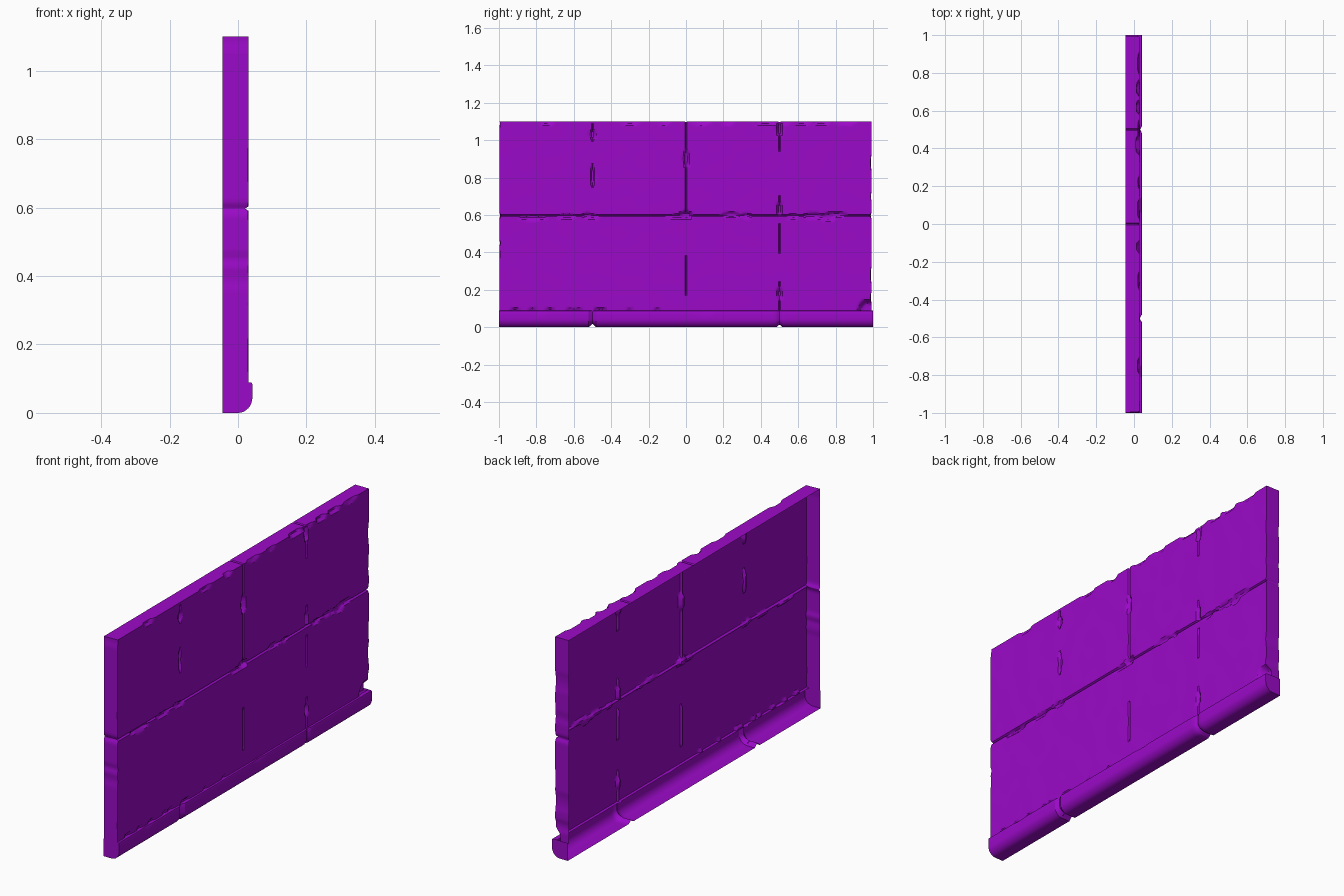
import bpy, bmesh, math, random
from mathutils import noise, Vector

if "Cube" in bpy.data.objects:
    bpy.data.objects.remove(bpy.data.objects["Cube"])

random.seed(4)
BACK, FRONT, TOP = -0.045, 0.03, 1.10

mat = bpy.data.materials.new("purple_stone")
mat.diffuse_color = (0.33, 0.003, 0.58, 1)
mat.use_nodes = True
mat.node_tree.nodes["Principled BSDF"].inputs["Base Color"].default_value = mat.diffuse_color


def grid_object(name, columns):
    """Skin a list of equally long point columns as an open shell."""
    bm = bmesh.new()
    cols = [[bm.verts.new(p) for p in c] for c in columns]
    for a, b in zip(cols, cols[1:]):
        for i in range(len(a) - 1):
            bm.faces.new((a[i], b[i], b[i + 1], a[i + 1]))
    bmesh.ops.remove_doubles(bm, verts=bm.verts, dist=0.00005)
    me = bpy.data.meshes.new(name)
    bm.to_mesh(me)
    bm.free()
    me.materials.append(mat)
    ob = bpy.data.objects.new(name, me)
    bpy.context.collection.objects.link(ob)
    bpy.context.view_layer.objects.active = ob
    ob.select_set(True)
    bpy.ops.object.shade_smooth_by_angle(angle=math.radians(30))
    ob.select_set(False)
    return ob


def samples(lo, hi, n, seams, w):
    """Even samples with extra ones hugging each seam."""
    s = {round(lo + (hi - lo) * i / n, 4) for i in range(n + 1)}
    s = {v for v in s if all(abs(v - c) > w * 1.2 for c in seams)}
    s |= {round(c + d, 4) for c in seams for d in (-w, 0, w)}
    return sorted(s)


def bump(a, b=0.0):
    return max(0.0, 1 - a * a - b * b)


# Block seams: vertical ones as (y, z start, z end), horizontal at SEAM_Z
W = 0.006
SEAM_Z = 0.597
VSEAMS = [(-0.5, 0.75, 0.87), (-0.5, 1.0, 1.08), (0, 0.6, 1.2), (0, 0.18, 0.38),
          (0.5, 0.6, 0.70), (0.5, 0.95, 1.2), (0.5, 0.08, 0.24), (0.5, 0.4, 0.55)]

# Chips as (y, z, y radius, z radius, depth)
chips = [(0.97, 0.09, 0.05, 0.06, 0.03), (0, 0.9, 0.016, 0.05, 0.018),
         (0, 0.6, 0.035, 0.022, 0.02), (0.5, 1.06, 0.018, 0.04, 0.018),
         (0.5, 0.63, 0.016, 0.04, 0.016), (0.5, 0.18, 0.014, 0.03, 0.016),
         (-0.5, 1.03, 0.014, 0.03, 0.014), (-0.5, 0.81, 0.012, 0.06, 0.014),
         (-0.82, 0.588, 0.08, 0.014, 0.015), (0.76, 0.59, 0.04, 0.022, 0.014)]
for i in range(14):    # along the middle seam
    chips.append((random.uniform(-0.95, 0.95), SEAM_Z + random.uniform(-.006, .006),
                  random.uniform(0.02, 0.06), 0.013, 0.011))
for i in range(9):     # above the base moulding
    chips.append((random.uniform(-0.95, -0.15), 0.088, random.uniform(0.015, 0.04), 0.014, 0.01))
for y in (-0.75, -0.3, -0.12, 0.08, 0.22, 0.42, 0.5, 0.62, 0.72, 0.85):   # top edge
    chips.append((y, TOP, random.uniform(0.03, 0.07), random.uniform(0.012, 0.022),
                  random.uniform(0.008, 0.02)))

# Chips on the two ends as (side, z, radius, depth)
END_CHIPS = [(-1, 0.45, 0.02, 0.006), (-1, 0.39, 0.03, 0.004), (-1, 1.09, 0.03, 0.005),
             (1, 0.88, 0.05, 0.006), (1, 0.70, 0.03, 0.005), (1, 0.28, 0.05, 0.007),
             (1, 0.16, 0.03, 0.008)]


def depth(y, z):
    g = 0.010 * max(0, 1 - abs(z - SEAM_Z) / W)
    for sy, z0, z1 in VSEAMS:
        if z0 <= z <= z1:
            g = max(g, 0.010 * max(0, 1 - abs(y - sy) / W))
    c = max(d * min(1, 1.6 * bump((y - cy) / ry, (z - cz) / rz))
            for cy, cz, ry, rz, d in chips)
    return max(g, c) + 0.0007 * noise.noise(Vector((y * 9, z * 9, 1)))


def end_cut(side, z):
    e = 0.010 * bump((z - SEAM_Z) / 0.014)
    for s, cz, r, d in END_CHIPS:
        if s == side:
            e = max(e, d * bump((z - cz) / r))
    return e


# Wall panel: front skin, top and both ends, open at the back
ys = samples(-0.998, 0.992, 180, (-0.5, 0, 0.5), W)
zs = samples(0.084, TOP, 95, (SEAM_Z,), W)


def wall_column(y, back=False):
    side = 1 if y > 0 else -1
    near_end = max(0, (abs(y) - 0.93) / 0.07)
    col = []
    for z in zs:
        x = BACK if back else FRONT - depth(y, z)
        scale = 0.5 if back else 1.0
        col.append((x, y - side * end_cut(side, z) * near_end * scale, z))
    notch = 0.005 if y in (0, 0.5) else 0.0
    x, yy, z = col[-1]
    col[-1] = (x, yy, z - notch)
    col.append((BACK, yy if back else y, TOP - notch))
    return col


columns = [wall_column(ys[0], True)] + [wall_column(y) for y in ys] + [wall_column(ys[-1], True)]
grid_object("wall_panel", columns)

# Base moulding: rounded profile swept along y, notched at two joints
profile = [(BACK, 0.0), (-0.02, 0.0)]
for i in range(9):
    a = math.pi / 2 * i / 8
    profile.append((0.042 * math.sin(a), 0.045 * (1 - math.cos(a))))
profile += [(0.042, 0.065), (0.042, 0.083), (0.040, 0.088), (0.033, 0.089), (0.018, 0.086)]


def moulding_column(y, back=False):
    n = max(bump((y + 0.5) / 0.016), 0.8 * bump((y - 0.5) / 0.014))
    nick = 0.004 * bump((y + 0.78) / 0.04) + 0.004 * bump((y - 0.1) / 0.05)
    col = []
    for x, z in profile:
        zz = z + 0.018 * n * max(0, 1 - z / 0.04)
        xx = x - (0.012 * n + (nick if z > 0.08 else 0)) * (x > 0)
        col.append((BACK if back else xx, y, zz))
    return col


ms = samples(-1.0, 1.0, 100, (-0.5, 0.5), 0.012)
grid_object("base_moulding", [moulding_column(ms[0], True)]
            + [moulding_column(y) for y in ms] + [moulding_column(ms[-1], True)])
